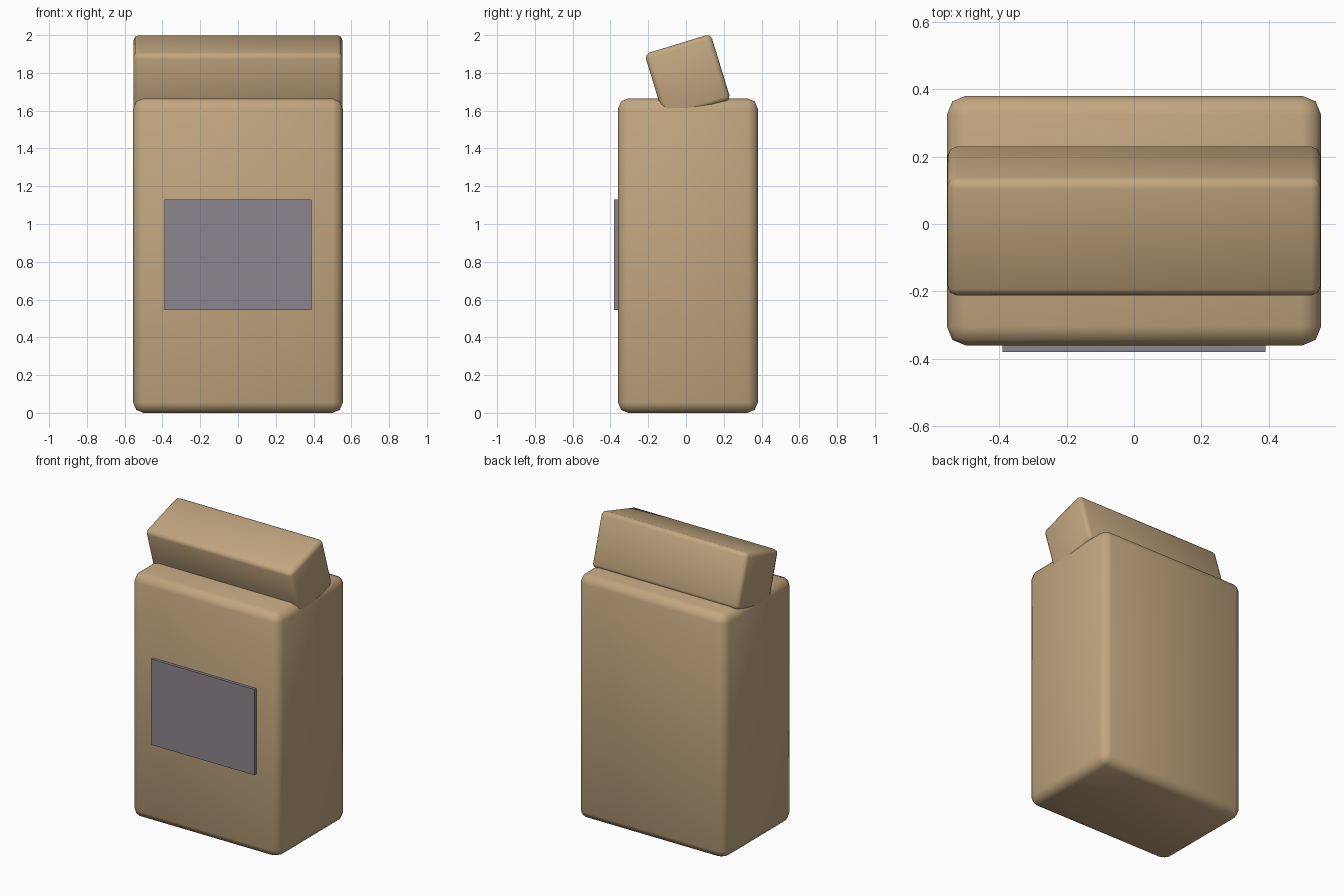
import bpy
import math

if "Cube" in bpy.data.objects:
    bpy.data.objects.remove(bpy.data.objects["Cube"])


def material(name, rgb):
    m = bpy.data.materials.new(name)
    m.diffuse_color = (*rgb, 1.0)
    m.use_nodes = True
    m.node_tree.nodes["Principled BSDF"].inputs["Base Color"].default_value = m.diffuse_color
    return m


def box(name, size, centre, mat, tilt=0.0, bevel=0.0):
    """Box with optional tilt about x and rounded, smooth-shaded edges."""
    bpy.ops.mesh.primitive_cube_add(size=1, location=centre)
    ob = bpy.context.object
    ob.name = name
    ob.scale = size
    bpy.ops.object.transform_apply(location=False, rotation=False, scale=True)
    ob.rotation_euler.x = tilt
    ob.data.materials.append(mat)
    if bevel:
        mod = ob.modifiers.new("rounded_edges", "BEVEL")
        mod.width = bevel
        mod.segments = 2
        bpy.ops.object.shade_smooth()
    return ob


paper = material("tan_paper", (0.54, 0.385, 0.215))
grey = material("grey_label", (0.262, 0.235, 0.275))

# Upright bag body
box("bag_body", (1.11, 0.74, 1.665), (0, 0.01, 0.8325), paper, bevel=0.055)

# Rolled-over top, tilted and sunk into the body
box("folded_top", (1.106, 0.366, 0.366), (0, 0.009, 1.778), paper,
    tilt=math.radians(17), bevel=0.027)

# Flat label on the front
box("front_label", (0.78, 0.03, 0.585), (0, -0.365, 0.8375), grey)
